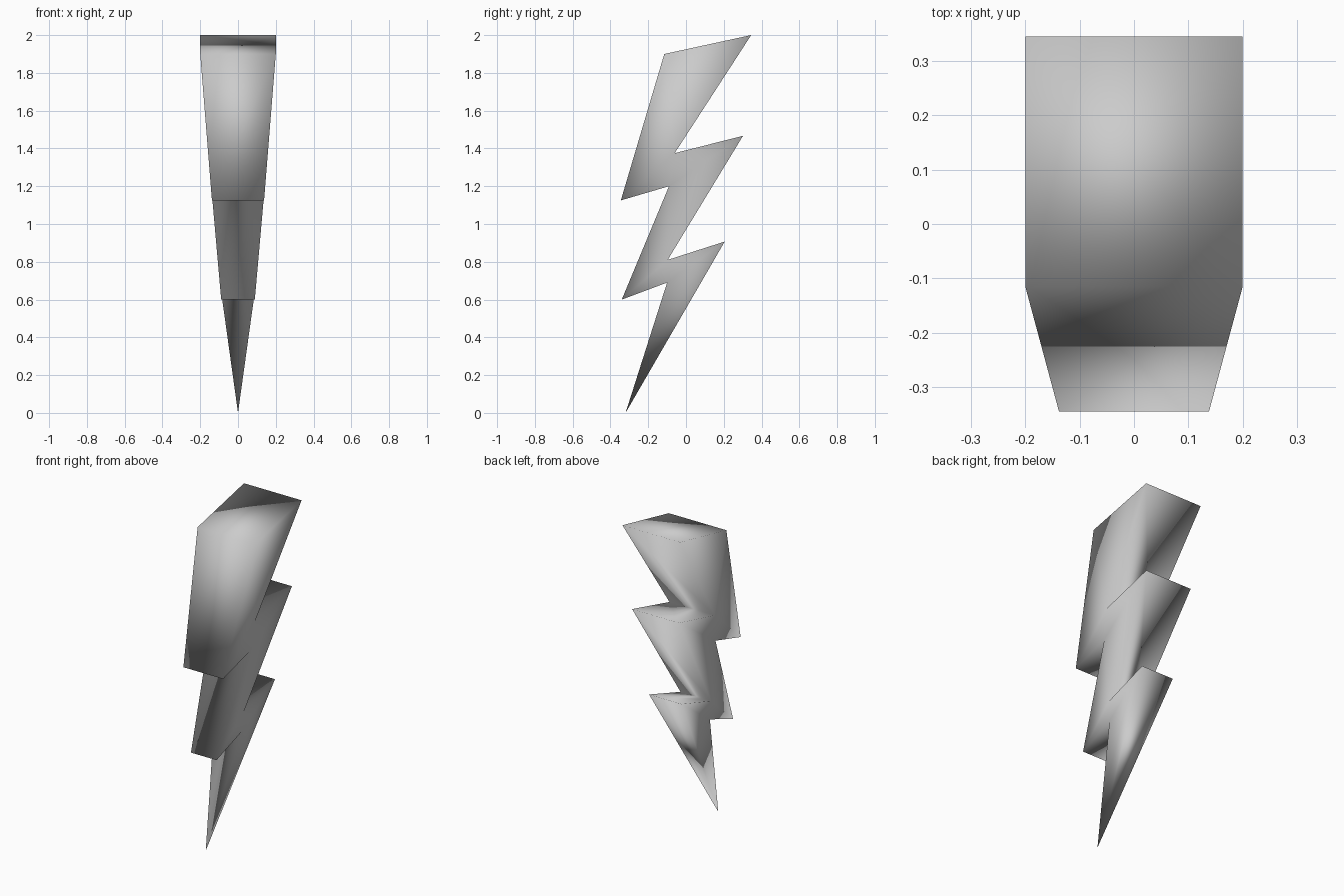
import bpy, bmesh

if "Cube" in bpy.data.objects:
    bpy.data.objects.remove(bpy.data.objects["Cube"])

# Side profile of the bolt: (y, z, half width), counter-clockwise from the top back corner
profile = [
    (0.345, 2.0, 0.20), (-0.115, 1.90, 0.20), (-0.345, 1.125, 0.138),
    (-0.09, 1.20, 0.142), (-0.34, 0.60, 0.089), (-0.10, 0.69, 0.096),
    (-0.32, 0.0, 0.0),
    (0.205, 0.907, 0.113), (-0.097, 0.81, 0.106), (0.302, 1.467, 0.163),
    (-0.06, 1.375, 0.157),
]
# The three zigzag segments that make up each side
segments = [(0, 1, 2, 3, 10), (10, 3, 4, 5, 8, 9), (8, 5, 6, 7)]

bm = bmesh.new()
left = [bm.verts.new((-w, y, z)) for y, z, w in profile]
right = [bm.verts.new((w, y, z)) for y, z, w in profile]

# Left and right sides
for seg in segments:
    bm.faces.new([left[i] for i in seg])
    bm.faces.new([right[i] for i in reversed(seg)])

# Rim joining both sides
n = len(profile)
for i in range(n):
    j = (i + 1) % n
    bm.faces.new((left[j], left[i], right[i], right[j]))

# Close the tip to a point and shade everything smooth
bmesh.ops.remove_doubles(bm, verts=bm.verts, dist=0.0005)
bmesh.ops.triangulate(bm, faces=bm.faces)
bmesh.ops.recalc_face_normals(bm, faces=bm.faces)
for f in bm.faces:
    f.smooth = True

mesh = bpy.data.meshes.new("lightning_bolt")
bm.to_mesh(mesh)
bm.free()
bolt = bpy.data.objects.new("lightning_bolt", mesh)
bpy.context.collection.objects.link(bolt)
